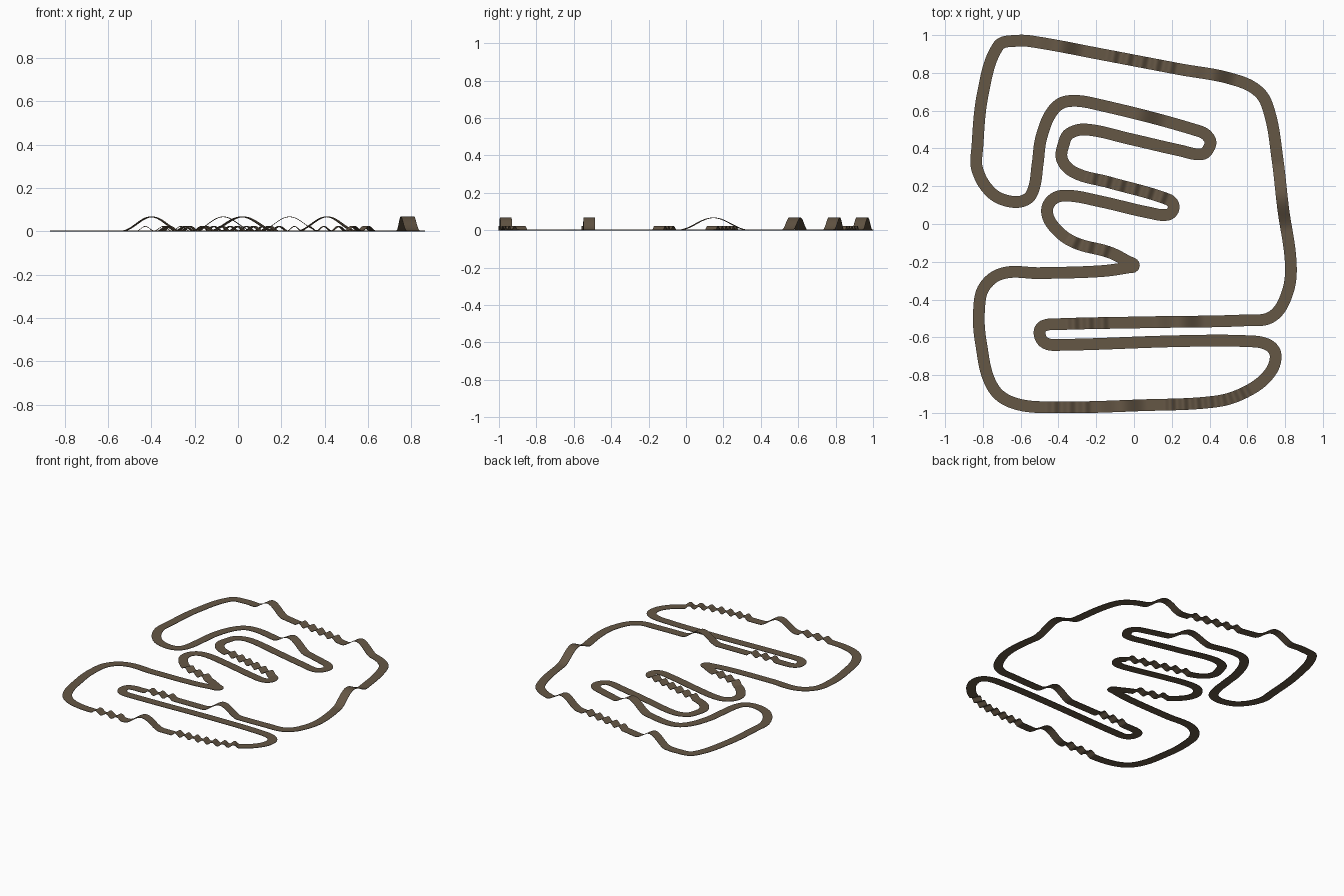
import bpy
import bmesh
import math
from mathutils import Vector
from mathutils.geometry import interpolate_bezier

HALF_WIDTH = 0.031
THICKNESS = 0.003
STEP = 0.006

cube = bpy.data.objects.get("Cube")
if cube:
    bpy.data.objects.remove(cube, do_unlink=True)

# Centre line of the circuit, in hundredths of a unit
ROUTE = [
    (-62, 97), (-50, 96), (-18, 90), (24, 82), (51, 77), (66, 70), (72, 58),
    (76, 34), (79, 8), (83, -21), (81, -37), (73, -49), (59, -51), (8, -52),
    (-39, -53), (-48, -54), (-50, -58), (-47, -63), (-39, -64), (24, -62),
    (59, -62), (71, -64), (75, -70), (71, -80), (59, -89), (43, -94),
    (3, -96), (-39, -97), (-63, -95), (-75, -86), (-81, -63), (-82, -45),
    (-79, -33), (-69, -26), (-50, -26), (-18, -25), (-3, -23), (0, -22),
    (-3, -20), (-13, -15), (-31, -10), (-41, -3), (-46, 6), (-43, 13),
    (-35, 15), (-18, 12), (8, 6), (18, 5), (21, 9), (18, 13), (-13, 22),
    (-31, 27), (-38, 34), (-37, 43), (-34, 48), (-25, 50), (-2, 45),
    (24, 39), (36, 37), (40, 41), (40, 45), (35, 49), (-18, 63), (-35, 65),
    (-43, 60), (-49, 46), (-51, 32), (-53, 19), (-57, 13), (-66, 12),
    (-76, 17), (-83, 29), (-83, 40), (-80, 69), (-72, 94),
]

# Big jumps: crest position and half length
JUMPS = [
    ((-0.40, 0.94), 0.14), ((0.41, 0.79), 0.14), ((0.80, 0.15), 0.19),
    ((0.24, -0.52), 0.14), ((-0.07, -0.96), 0.14), ((0.02, 0.58), 0.16),
]

# Rows of small rollers: first end, last end
ROLLERS = [
    ((-0.15, 0.89), (0.23, 0.82)), ((-0.13, -0.52), (-0.36, -0.53)),
    ((0.62, -0.87), (0.16, -0.95)), ((-0.22, -0.97), (-0.47, -0.97)),
    ((-0.12, -0.15), (-0.36, -0.08)), ((0.18, 0.13), (-0.26, 0.255)),
]


def smooth_route(points):
    """Sample a closed smooth curve through the points at even steps."""
    count = len(points)
    # Chord tangents keep long straights straight
    tangents = [(points[(i + 1) % count] - points[i - 1]).normalized()
                for i in range(count)]
    samples = []
    for i, p in enumerate(points):
        j = (i + 1) % count
        q = points[j]
        length = (q - p).length
        reach = length * 0.36
        n = max(4, math.ceil(length / STEP))
        samples += interpolate_bezier(p, p + tangents[i] * reach,
                                      q - tangents[j] * reach, q, n + 1)[:-1]
    return samples


path = smooth_route([Vector((x, y, 0)) / 100 for x, y in ROUTE])
total = len(path)
arc = [0.0]
for a, b in zip(path, path[1:]):
    arc.append(arc[-1] + (b - a).length)


def arc_at(spot):
    """Distance along the path of the sample nearest to the spot."""
    target = Vector((*spot, 0))
    return arc[min(range(total), key=lambda i: (path[i] - target).length)]


# Raise the path over jumps and rollers
heights = [0.0] * total
for crest, half in JUMPS:
    middle = arc_at(crest)
    for i, s in enumerate(arc):
        d = abs(s - middle) / half
        if d < 1:
            heights[i] += 0.065 * math.cos(d * math.pi / 2) ** 2
for first, last in ROLLERS:
    start, end = sorted((arc_at(first), arc_at(last)))
    waves = max(1, round((end - start) / 0.072))
    for i, s in enumerate(arc):
        if start < s < end:
            phase = (s - start) / (end - start) * waves
            heights[i] += 0.021 * math.sin(phase * math.pi) ** 2

# Sweep a thin flat section along the path
bm = bmesh.new()
rings = []
for i, p in enumerate(path):
    along = (path[(i + 1) % total] - path[i - 1]).normalized()
    side = Vector((-along.y, along.x, 0)) * HALF_WIDTH
    low = Vector((0, 0, heights[i]))
    high = low + Vector((0, 0, THICKNESS))
    rings.append([bm.verts.new(p + v) for v in
                  (high - side, high + side, low + side, low - side)])
for i, ring in enumerate(rings):
    ahead = rings[(i + 1) % total]
    for k in range(4):
        m = (k + 1) % 4
        bm.faces.new((ring[k], ahead[k], ahead[m], ring[m]))
mesh = bpy.data.meshes.new("dirt_track")
bm.to_mesh(mesh)
bm.free()

track = bpy.data.objects.new("dirt_track", mesh)
bpy.context.collection.objects.link(track)

# Packed earth colour
earth = bpy.data.materials.new("earth_brown")
earth.use_nodes = True
colour = (0.13, 0.095, 0.06, 1)
earth.diffuse_color = colour
earth.node_tree.nodes["Principled BSDF"].inputs["Base Color"].default_value = colour
mesh.materials.append(earth)

bpy.context.view_layer.objects.active = track
track.select_set(True)
bpy.ops.object.shade_smooth_by_angle(angle=math.radians(40))
